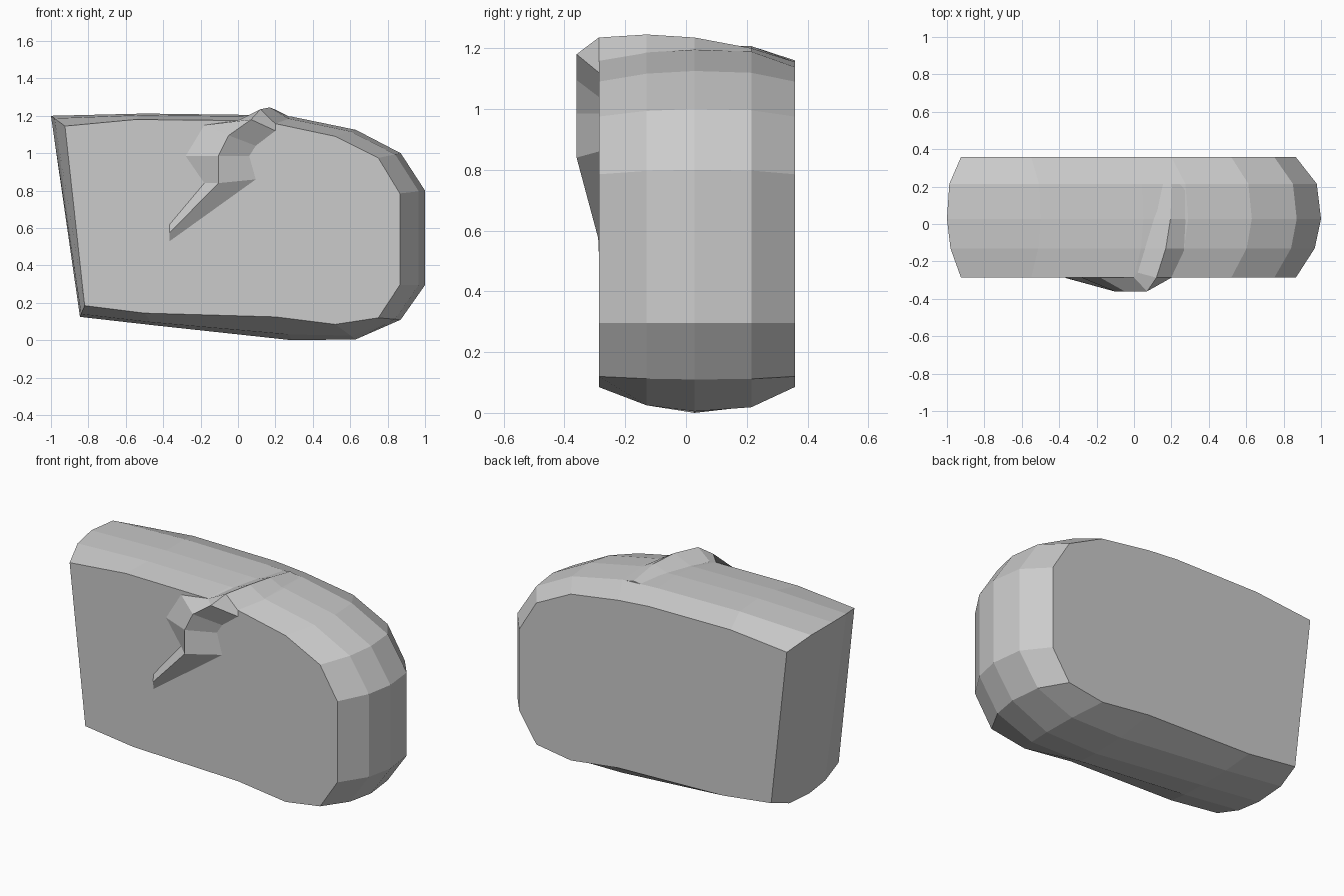
import bpy, bmesh


def loft(name, rings):
    """Skin closed rings of equal length and cap both ends."""
    bm = bmesh.new()
    vr = [[bm.verts.new(p) for p in r] for r in rings]
    n = len(rings[0])
    for a, b in zip(vr, vr[1:]):
        for i in range(n):
            j = (i + 1) % n
            bm.faces.new((a[i], a[j], b[j], b[i]))
    bm.faces.new(vr[0])
    bm.faces.new(vr[-1])
    bmesh.ops.recalc_face_normals(bm, faces=bm.faces)
    me = bpy.data.meshes.new(name)
    bm.to_mesh(me)
    bm.free()
    ob = bpy.data.objects.new(name, me)
    bpy.context.collection.objects.link(ob)
    return ob


# Body: side-face outline and fuller middle outline (x, z)
side = [(-.925, 1.145), (-.55, 1.18), (0, 1.175), (.2, 1.158), (.52, 1.09), (.75, .975),
        (.865, .785), (.865, .295), (.75, .12), (.52, .085), (.2, .125),
        (-.5, .145), (-.82, .185)]
middle = [(-1, 1.2), (-.5, 1.212), (.05, 1.205), (.29, 1.195), (.63, 1.125), (.87, 1.0),
          (1, .8), (1, .295), (.87, .11), (.63, .005), (.29, .0),
          (-.45, .08), (-.845, .125)]
# (y, bulge) of each ring from front to back
stations = [(-.287, 0), (-.13, .75), (.028, 1), (.215, .83), (.358, 0)]
rings = []
for y, t in stations:
    drop = .02 if y > .3 else 0
    rings.append([(a[0] + (b[0] - a[0]) * t, y,
                   a[1] + (b[1] - a[1]) * t - (drop if a[1] > 1.14 else 0))
                  for a, b in zip(side, middle)])
loft("rounded_body", rings)

# Ridge curling over the top edge and down the front: left, crest, right per section
s = -.287
sections = [
    [(-.365, s, .62), (-.365, s - .002, .575), (-.365, s, .53)],
    [(-.18, s, .84), (-.105, -.36, .84), (.095, s, .86)],
    [(-.28, s, .985), (-.105, -.36, .985), (.06, s, .985)],
    [(-.18, s, 1.15), (-.05, -.36, 1.095), (.095, s, 1.04)],
    [(.0, s, 1.175), (.07, -.36, 1.18), (.2, s, 1.12)],
    [(.02, -.26, 1.182), (.12, s, 1.235), (.2, s, 1.157)],
    [(.06, -.13, 1.197), (.17, -.13, 1.245), (.28, -.13, 1.178)],
    [(.10, .028, 1.2), (.195, .028, 1.235), (.285, .028, 1.19)],
    [(.12, .215, 1.19), (.2, .215, 1.2), (.29, .215, 1.18)],
]
loft("curled_ridge", sections)
